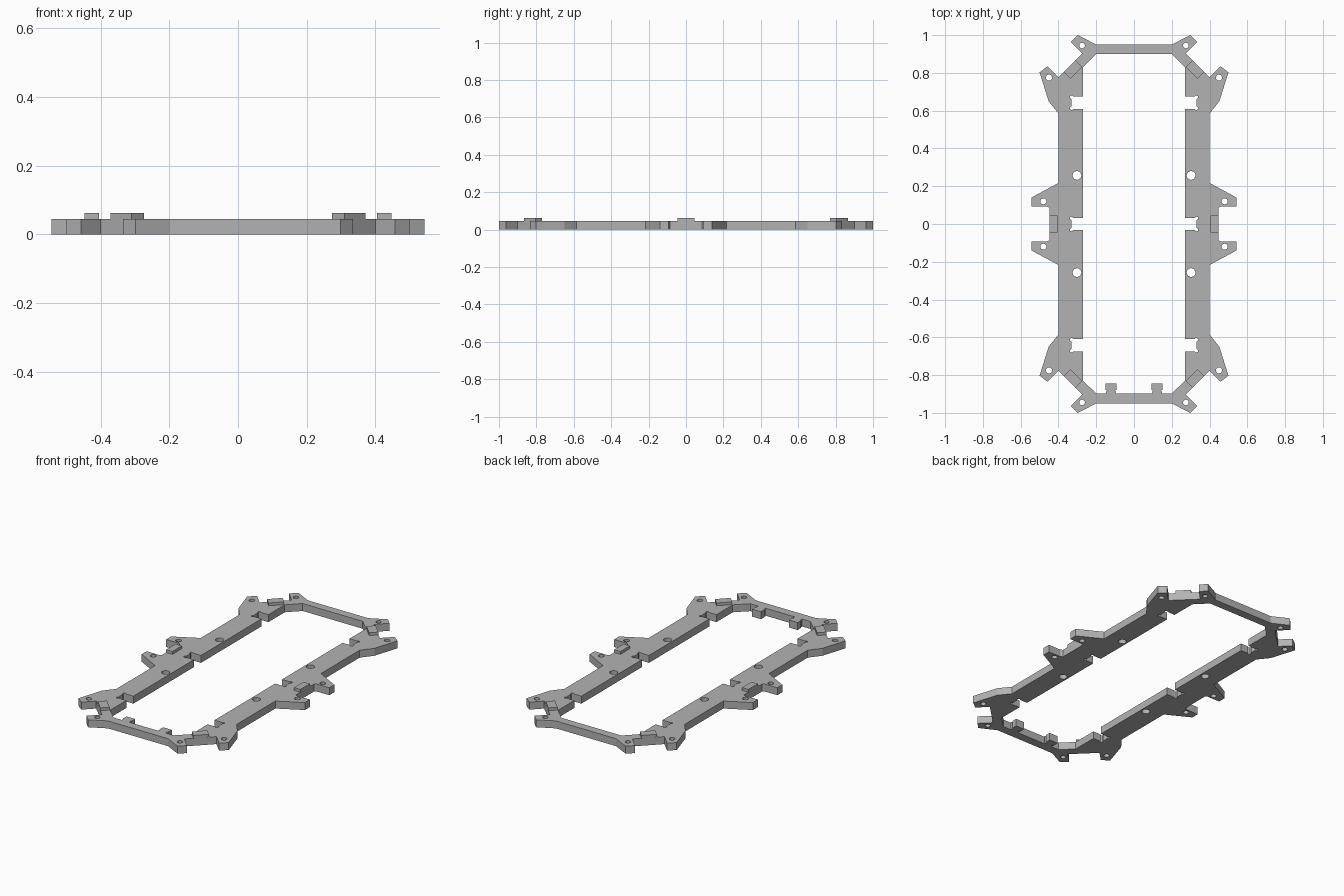
import bpy
import math
from mathutils import Matrix

THICK = 0.045       # plate thickness
PAD_TOP = 0.062     # top of the raised pads

cube = bpy.data.objects.get("Cube")
if cube:
    bpy.data.objects.remove(cube, do_unlink=True)

grey = bpy.data.materials.new("matte grey")
grey.use_nodes = True
colour = (0.45, 0.45, 0.45, 1)
grey.diffuse_color = colour
grey.node_tree.nodes["Principled BSDF"].inputs["Base Color"].default_value = colour


def mirrored_loop(quarter):
    """Close a quarter outline (from the y axis round to the x axis) into a full loop."""
    half = quarter + [(x, -y) for x, y in reversed(quarter)]
    return half + [(-x, y) for x, y in reversed(half)]


def circle(cx, cy, r, sides=24):
    return [(cx + r * math.cos(2 * math.pi * i / sides),
             cy + r * math.sin(2 * math.pi * i / sides)) for i in range(sides)]


def extruded(name, loops, z0, z1):
    """Fill flat loops, inner ones as holes, and extrude from z0 to z1."""
    curve = bpy.data.curves.new(name, 'CURVE')
    curve.dimensions = '2D'
    curve.fill_mode = 'BOTH'
    curve.extrude = (z1 - z0) / 2
    for loop in loops:
        spline = curve.splines.new('POLY')
        spline.points.add(len(loop) - 1)
        for point, (x, y) in zip(spline.points, loop):
            point.co = (x, y, 0, 1)
        spline.use_cyclic_u = True
    temp = bpy.data.objects.new(name + " outline", curve)
    bpy.context.collection.objects.link(temp)
    graph = bpy.context.evaluated_depsgraph_get()
    mesh = bpy.data.meshes.new_from_object(temp.evaluated_get(graph))
    bpy.data.objects.remove(temp, do_unlink=True)
    mesh.transform(Matrix.Translation((0, 0, (z0 + z1) / 2)))
    mesh.materials.clear()
    mesh.materials.append(grey)
    for face in mesh.polygons:
        face.use_smooth = False
        face.material_index = 0
    obj = bpy.data.objects.new(name, mesh)
    bpy.context.collection.objects.link(obj)
    return obj


# Outer edge: end bar, end ear, chamfer, corner ear, rail, side ear, side ledge
outer = mirrored_loop([
    (0.2, 0.95), (0.298, 1.0), (0.335, 0.963), (0.274, 0.902), (0.4, 0.777),
    (0.458, 0.835), (0.5, 0.803), (0.452, 0.65), (0.4, 0.585), (0.4, 0.217),
    (0.543, 0.14), (0.543, 0.093), (0.46, 0.093), (0.447, 0.085), (0.447, 0.045)])


def notch(y):
    """Slot in the rail's inner edge with relieved corners."""
    upper = [(0.27, 0.033), (0.322, 0.033), (0.328, 0.039), (0.338, 0.036),
             (0.339, 0.026), (0.331, 0.02)]
    return ([(x, y + dy) for x, dy in upper]
            + [(x, y - dy) for x, dy in reversed(upper)])


def tab(cx):
    """Clip on the front bar with a narrowed neck."""
    side = [(0.022, -0.897), (0.028, -0.89), (0.02, -0.882), (0.029, -0.878), (0.029, -0.845)]
    return [(cx + x, y) for x, y in side] + [(cx - x, y) for x, y in reversed(side)]


# Inner edge: right side from back to front, tabs on the front bar, then the left side
right = [(0.2, 0.9), (0.27, 0.83)]
for y in (0.642, 0, -0.642):
    right += notch(y)
right += [(0.27, -0.83), (0.2, -0.897)]
left = [(-x, y) for x, y in reversed(right)]
inner = right + tab(0.122) + tab(-0.122) + left

# Screw holes in the ears and rails
holes = [circle(sx * x, sy * y, r)
         for x, y, r in ((0.275, 0.945, 0.015), (0.45, 0.775, 0.016),
                         (0.48, 0.12, 0.016), (0.302, 0.257, 0.023))
         for sx in (1, -1) for sy in (1, -1)]

extruded("frame_plate", [outer, inner] + holes, 0, THICK)

# Raised pads on the chamfers and at the middle of each side
chamfer_pad = [(0.31, 0.866), (0.371, 0.805), (0.335, 0.769), (0.274, 0.83)]
side_pad = [(0.405, 0.045), (0.447, 0.045), (0.447, -0.045), (0.405, -0.045)]
for sx, side in ((1, "left"), (-1, "right")):
    extruded(side + "_side_pad", [[(sx * x, y) for x, y in side_pad]], THICK, PAD_TOP)
    for sy, end in ((1, "back"), (-1, "front")):
        extruded(f"{end}_{side}_corner_pad",
                 [[(sx * x, sy * y) for x, y in chamfer_pad]], THICK, PAD_TOP)
